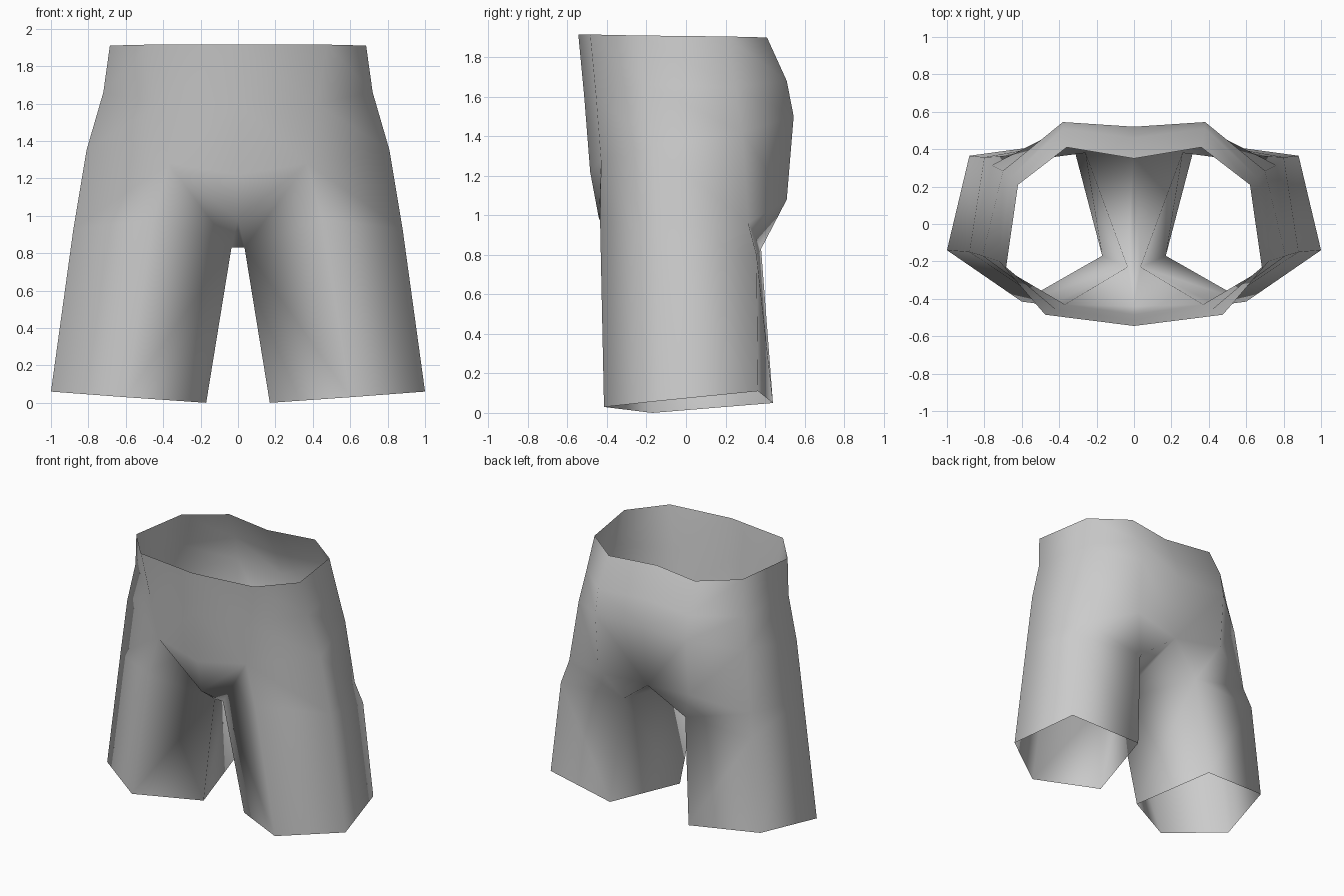
import bpy, bmesh

cube = bpy.data.objects.get("Cube")
if cube:
    bpy.data.objects.remove(cube, do_unlink=True)

# One flat cloth colour
cloth = bpy.data.materials.new("grey_cloth")
cloth.use_nodes = True
colour = (0.6, 0.6, 0.6, 1.0)
cloth.diffuse_color = colour
cloth.node_tree.nodes["Principled BSDF"].inputs["Base Color"].default_value = colour

# Vertical seams of the left half, each listed from waist downwards
front_mid = [(0, -.545, 1.915), (0, -.515, 1.6), (0, -.485, 1.22), (0, -.44, .98)]
front = [(.475, -.485, 1.915), (.42, -.455, 1.6), (.37, -.43, 1.28),
         (.45, -.435, .98), (.60, -.415, .03)]
side = [(.685, -.24, 1.91), (.72, -.20, 1.66), (.81, -.17, 1.35),
        (.88, -.15, .93), (1.0, -.14, .06)]
rear_side = [(.62, .21, 1.905), (.66, .25, 1.65), (.70, .285, 1.42),
             (.76, .315, .96), (.80, .357, .80), (.88, .365, .11)]
rear = [(.36, .41, 1.9), (.38, .51, 1.68), (.38, .545, 1.5),
        (.38, .51, 1.08), (.26, .38, .83), (.33, .44, .05)]
rear_mid = [(0, .35, 1.9), (0, .46, 1.68), (0, .52, 1.5), (0, .46, 1.03)]
inseam = [(.035, -.23, .83), (.17, -.17, 0)]
crotch_mid = [(0, -.23, .83)]

bm = bmesh.new()
FM, F, S, RS, R, RM, I, G = [
    [bm.verts.new(p) for p in col]
    for col in (front_mid, front, side, rear_side, rear, rear_mid, inseam, crotch_mid)]


def face(*verts):
    bm.faces.new(verts)


# Hips: bands between neighbouring seams
columns = [FM, F, S, RS, R, RM]
for k, (a, b) in enumerate(zip(columns, columns[1:])):
    for i in range(2 if k == 0 else 3):
        face(a[i], a[i + 1], b[i + 1], b[i])

# Front of the crotch
face(FM[2], FM[3], F[2])
face(FM[3], I[0], F[2])
face(F[2], I[0], F[3])
face(FM[3], G[0], I[0])

# Gusset running under to the back
face(G[0], RM[3], I[0])
face(I[0], RM[3], R[4])
face(RM[3], R[3], R[4])

# Fold below the seat
face(S[3], RS[4], RS[3])
face(RS[3], RS[4], R[4], R[3])

# Five-sided leg tube
top_ring = [F[3], S[3], RS[4], R[4], I[0]]
hem = [F[4], S[4], RS[5], R[5], I[1]]
for i in range(5):
    j = (i + 1) % 5
    face(top_ring[i], hem[i], hem[j], top_ring[j])

# Mirror to the right half and weld the centre seam
dup = bmesh.ops.duplicate(bm, geom=bm.verts[:] + bm.edges[:] + bm.faces[:])["geom"]
for v in dup:
    if isinstance(v, bmesh.types.BMVert):
        v.co.x = -v.co.x
bmesh.ops.reverse_faces(bm, faces=[f for f in dup if isinstance(f, bmesh.types.BMFace)])
bmesh.ops.remove_doubles(bm, verts=bm.verts[:], dist=0.0005)
for f in bm.faces:
    f.smooth = True

mesh = bpy.data.meshes.new("shorts")
bm.to_mesh(mesh)
bm.free()
mesh.materials.append(cloth)
shorts = bpy.data.objects.new("shorts", mesh)
bpy.context.collection.objects.link(shorts)
